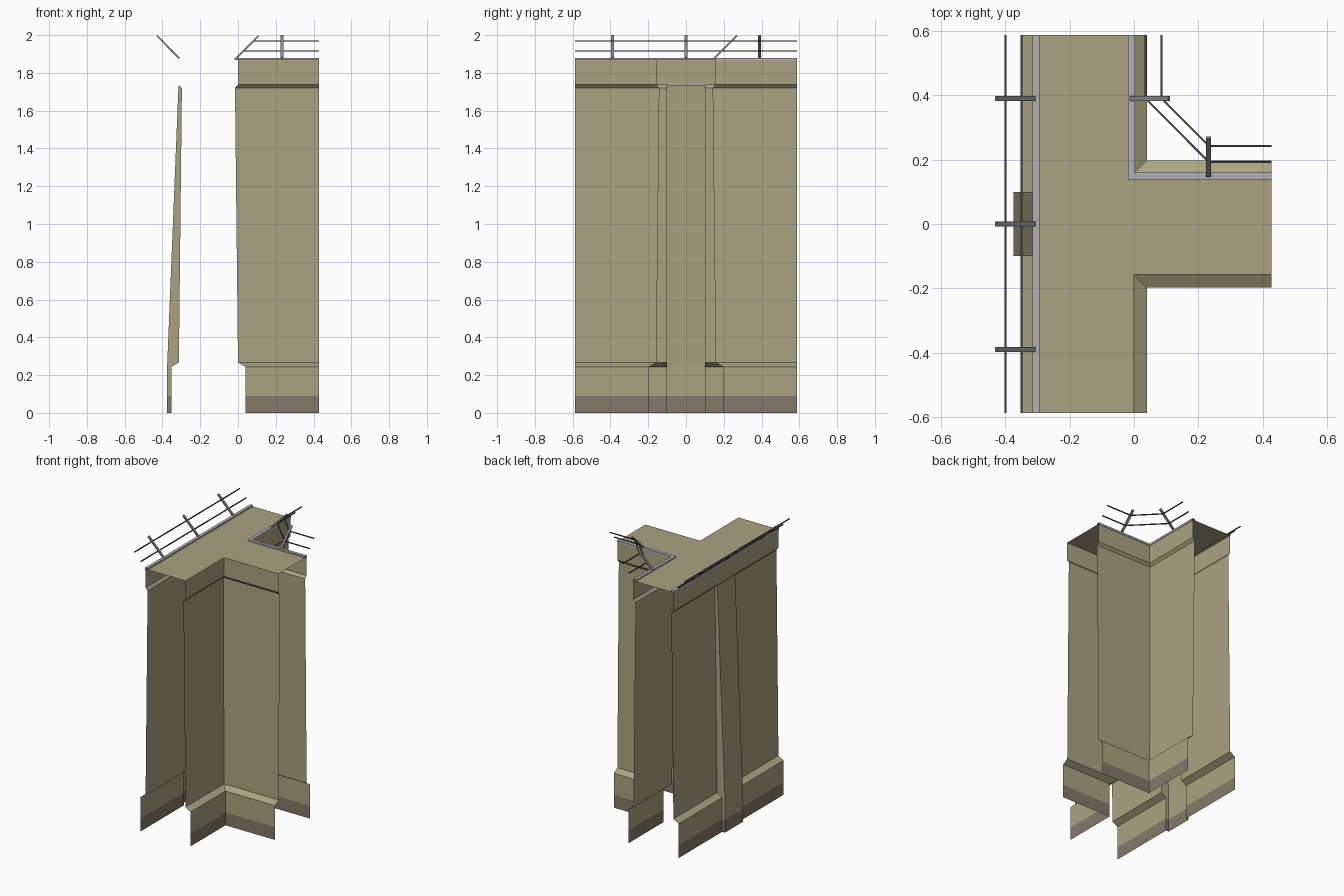
import bpy
from mathutils import Vector

if "Cube" in bpy.data.objects:
    bpy.data.objects.remove(bpy.data.objects["Cube"])

H, E, B, W = 0.588, 0.428, 0.157, -0.313   # half length, branch end, branch half width, back wall line


def material(name, rgb):
    m = bpy.data.materials.new(name)
    m.diffuse_color = (*rgb, 1)
    m.use_nodes = True
    m.node_tree.nodes["Principled BSDF"].inputs["Base Color"].default_value = m.diffuse_color
    return m


TAN = material("tan_plaster", (0.400, 0.370, 0.220))
BROWN = material("brown_footing", (0.235, 0.190, 0.138))
CURB = material("pale_grey_curb", (0.434, 0.434, 0.468))
POST = material("grey_post", (0.262, 0.262, 0.268))
RAIL = material("dark_rail", (0.062, 0.064, 0.068))


def make(name, verts, faces, mats, foot=False):
    me = bpy.data.meshes.new(name)
    me.from_pydata(verts, [], faces)
    for m in mats:
        me.materials.append(m)
    if foot:  # everything below the painted line is the footing colour
        for p in me.polygons:
            p.material_index = int(max(me.vertices[v].co.z for v in p.vertices) < 0.1)
    ob = bpy.data.objects.new(name, me)
    bpy.context.collection.objects.link(ob)
    return ob


def sweep(name, profile, path, mats, foot=False):
    """Sweep an (offset, z) profile along (base point, outward direction) stations."""
    n = len(profile)
    verts = [(b[0] + o * d[0], b[1] + o * d[1], z) for b, d in path for o, z in profile]
    faces = [(i * n + j, (i + 1) * n + j, (i + 1) * n + j + 1, i * n + j + 1)
             for i in range(len(path) - 1) for j in range(n - 1)]
    return make(name, verts, faces, mats, foot)


def bar(name, p, q, side, w, t, mat):
    """Box from p to q, w wide along side and t thick."""
    p, q, s = Vector(p), Vector(q), Vector(side)
    u = (q - p).cross(s).normalized()
    verts = [e + s * (a * w / 2) + u * (b * t / 2)
             for e in (p, q) for a, b in ((-1, -1), (1, -1), (1, 1), (-1, 1))]
    faces = [(3, 2, 1, 0), (4, 5, 6, 7)] + [(i, (i + 1) % 4, (i + 1) % 4 + 4, i + 4) for i in range(4)]
    return make(name, verts, faces, [mat])


# Battered wall profile: plinth, sloped ledge, leaning face; then cornice
body = [(0.04, 0), (0.04, 0.09), (0.04, 0.243), (0, 0.267), (-0.016, 1.72), (0, 1.738)]
cornice = [(0, 1.738), (0, 1.87)]
curb = [(0, 1.866), (0.003, 1.866), (0.003, 1.88), (-0.019, 1.88), (-0.019, 1.869)]

south = [((0, -H), (1, 0)), ((0, -B), (1, -1)), ((E, -B), (0, -1))]
north = [((E, B), (0, 1)), ((0, B), (1, 1)), ((0, H), (1, 0))]


def back(y0, y1):
    return [((W, y0), (-1, 0)), ((W, y1), (-1, 0))]


# Walls
sweep("south_corner_wall", body + cornice[1:], south, [TAN, BROWN], True)
sweep("north_corner_wall", body + cornice[1:], north, [TAN, BROWN], True)
sweep("back_wall_north", body, back(H, 0.1), [TAN, BROWN], True)
sweep("back_wall_south", body, back(-0.1, -H), [TAN, BROWN], True)
sweep("back_cornice", cornice, back(H, -H), [TAN])

# Tapered buttress on the back wall
sweep("buttress_face", [(0.062, 0), (0.062, 0.09), (0.062, 0.25), (0.002, 1.735)],
      back(0.1, -0.1), [TAN, BROWN], True)
outline = [(-0.353, 0), (-0.375, 0), (-0.375, 0.09), (-0.353, 0.09),
           (-0.375, 0.25), (-0.315, 1.735), (-0.297, 1.72), (W, 0.267), (-0.353, 0.243)]
for label, y in (("south", -0.1), ("north", 0.1)):
    f = [(0, 1, 2, 3), (3, 2, 4, 5, 6, 7, 8)]
    if y < 0:
        f = [t[::-1] for t in f]
    make("buttress_side_" + label, [(x, y, z) for x, z in outline], f, [TAN, BROWN], True)

# T-shaped walkway
deck = [(W, -H), (0, -H), (0, -B), (E, -B), (E, B), (0, B), (0, H), (W, H)]
make("walkway", [(x, y, 1.87) for x, y in deck], [tuple(range(8))], [TAN])

# Curbs
sweep("back_curb", curb, back(H, -H), [CURB])
sweep("corner_curb", curb, north, [CURB])

# Leaning posts
for y in (-0.39, 0, 0.39):
    bar("back_post", (-0.310, y, 1.877), (-0.429, y, 1.997), (0, 1, 0), 0.016, 0.009, POST)
bar("corner_post_north", (-0.010, 0.39, 1.877), (0.109, 0.39, 1.997), (0, 1, 0), 0.016, 0.009, POST)
bar("corner_post_east", (0.232, 0.150, 1.877), (0.232, 0.269, 1.997), (1, 0, 0), 0.016, 0.009, POST)

# Rails: straight along the back, bent around the inner corner
for label, out, z in (("lower", 0.036, 1.915), ("upper", 0.086, 1.968)):
    bar(label + "_back_rail", (W - out, -H, z), (W - out, H, z), (0, 0, 1), 0.006, 0.006, RAIL)
    pts = [(out, H, z), (out, 0.39, z), (0.232, B + out, z), (E, B + out, z)]
    for p, q in zip(pts, pts[1:]):
        bar(label + "_corner_rail", p, q, (0, 0, 1), 0.006, 0.006, RAIL)
